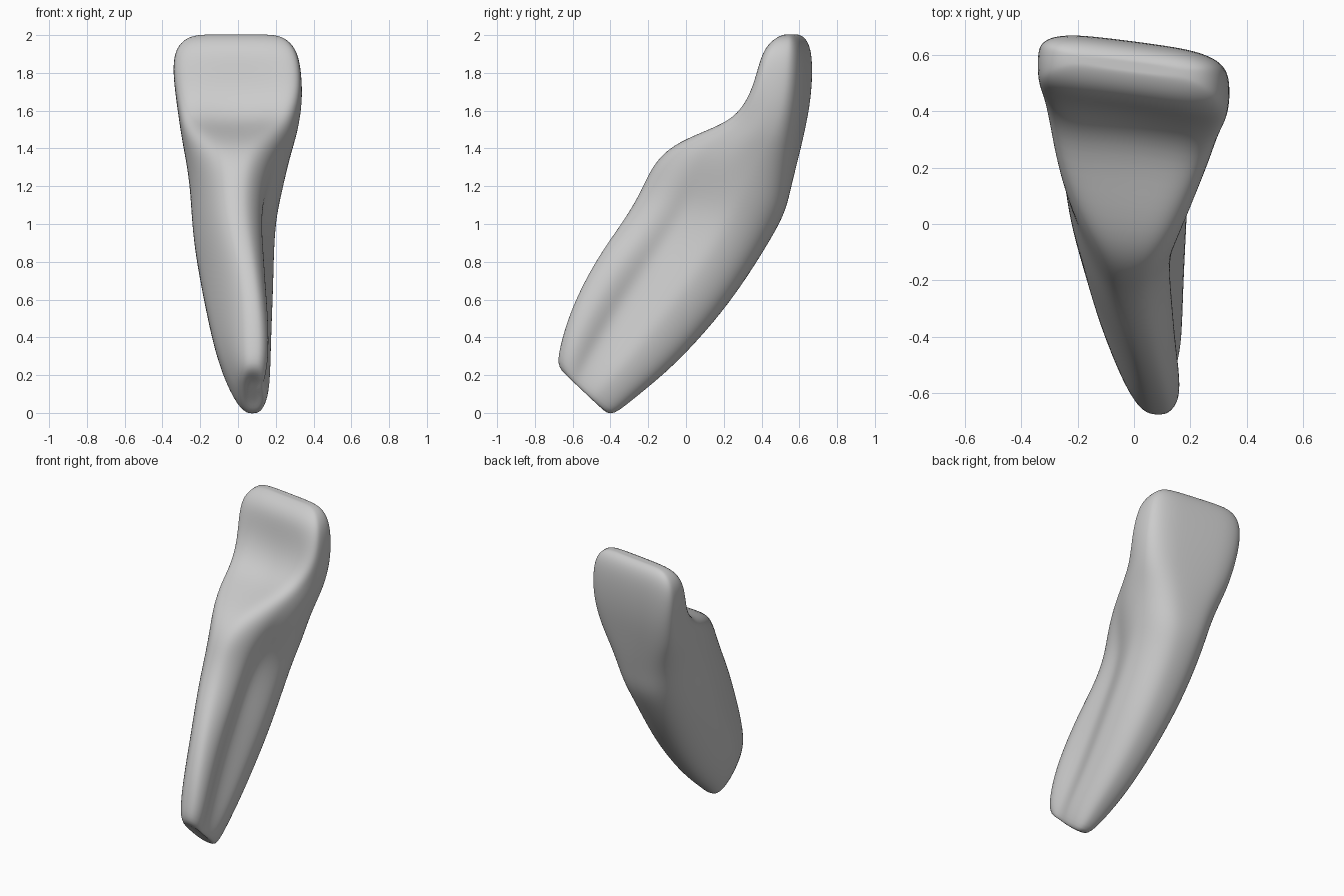
import bpy
import bmesh
from math import cos, sin, pi, exp
from mathutils import Vector

cube = bpy.data.objects.get("Cube")
if cube:
    bpy.data.objects.remove(cube, do_unlink=True)

# Stations from root tip to biting edge:
# (front y, front z, back y, back z, left-most x, right-most x)
STATIONS = [
    (-.685, .235, -.405, -.03, .01, .15),
    (-.67, .34, -.30, .055, -.06, .175),
    (-.615, .53, -.10, .215, -.125, .182),
    (-.515, .74, .075, .395, -.168, .19),
    (-.415, .90, .225, .575, -.203, .198),
    (-.315, 1.04, .355, .765, -.233, .202),
    (-.235, 1.18, .465, .945, -.248, .212),
    (-.18, 1.31, .53, 1.07, -.255, .237),
    (-.10, 1.43, .557, 1.20, -.27, .263),
    (.05, 1.51, .585, 1.33, -.29, .29),
    (.23, 1.57, .607, 1.45, -.307, .32),
    (.33, 1.68, .637, 1.62, -.327, .343),
    (.38, 1.80, .65, 1.78, -.345, .338),
    (.42, 1.91, .645, 1.91, -.34, .318),
    (.475, 1.975, .62, 1.98, -.29, .265),
    (.53, 2.003, .585, 2.003, -.22, .2),
]
SIDES = 32


def ramp(value, low, high):
    k = min(1, max(0, (value - low) / (high - low)))
    return k * k * (3 - 2 * k)


def power(value, p):
    return abs(value) ** p * (1 if value >= 0 else -1)


def section(index, station):
    """Rounded cross-section, narrower at the front, grooved on one side."""
    fy, fz, by, bz, left, right = station
    crown = ramp(index, 6, 11)
    middle, half = (left + right) / 2, (right - left) / 2
    shift = .05 * (1 - ramp(index, 2, 6)) * ramp(index, 0, 2)
    root_taper = .36 * ramp(index, 0, 3)
    left_taper = root_taper * (1 - ramp(index, 6, 10))
    right_taper = root_taper * (1 - ramp(index, 8, 12))
    groove = .075 * ramp(index, -1, 3) * (1 - ramp(index, 5, 9))
    hollow = .16 * ramp(index, 7, 10) * (1 - ramp(index, 11, 14))
    roundness = .78 - .24 * crown
    twist = .05 + .08 * crown
    ring = []
    for i in range(SIDES):
        a = 2 * pi * i / SIDES
        t = -power(cos(a), roundness)
        side = power(sin(a), roundness)
        front = max(0, -t)
        taper = right_taper if side > 0 else left_taper
        x = middle + shift * front + half * side * (1 - taper * front)
        if side > 0:
            x -= groove * exp(-((t + .2) / .3) ** 2)
        # Hollow between the two ridges on the inner face of the crown
        k = (t + 1) / 2 + hollow * front * (1 - side * side)
        y = fy + (by - fy) * k - twist * (x - middle)
        z = fz + (bz - fz) * k
        ring.append((x, y, z))
    return ring


# Loft the tooth and close both ends
bm = bmesh.new()
rings = [[bm.verts.new(p) for p in section(i, s)] for i, s in enumerate(STATIONS)]


def bridge(low, high):
    for i in range(SIDES):
        j = (i + 1) % SIDES
        bm.faces.new((low[i], low[j], high[j], high[i]))


def close(ring, offset):
    centre = sum((v.co for v in ring), Vector()) / SIDES
    inner = [bm.verts.new(centre.lerp(v.co, .5) + offset) for v in ring]
    hub = bm.verts.new(centre + offset)
    bridge(ring, inner)
    for i in range(SIDES):
        bm.faces.new((inner[i], inner[(i + 1) % SIDES], hub))


for low, high in zip(rings, rings[1:]):
    bridge(low, high)
close(rings[0], Vector((0, .012, .012)))
close(rings[-1], Vector())
bmesh.ops.recalc_face_normals(bm, faces=bm.faces)

mesh = bpy.data.meshes.new("incisor_tooth")
bm.to_mesh(mesh)
bm.free()
tooth = bpy.data.objects.new("incisor_tooth", mesh)
bpy.context.collection.objects.link(tooth)

# Single plain grey material
grey = bpy.data.materials.new("plain_grey")
grey.use_nodes = True
colour = (.6, .6, .6, 1)
grey.diffuse_color = colour
grey.node_tree.nodes["Principled BSDF"].inputs["Base Color"].default_value = colour
mesh.materials.append(grey)

# Smooth organic surface
smooth = tooth.modifiers.new("smooth_surface", "SUBSURF")
smooth.levels = smooth.render_levels = 2
for face in mesh.polygons:
    face.use_smooth = True
